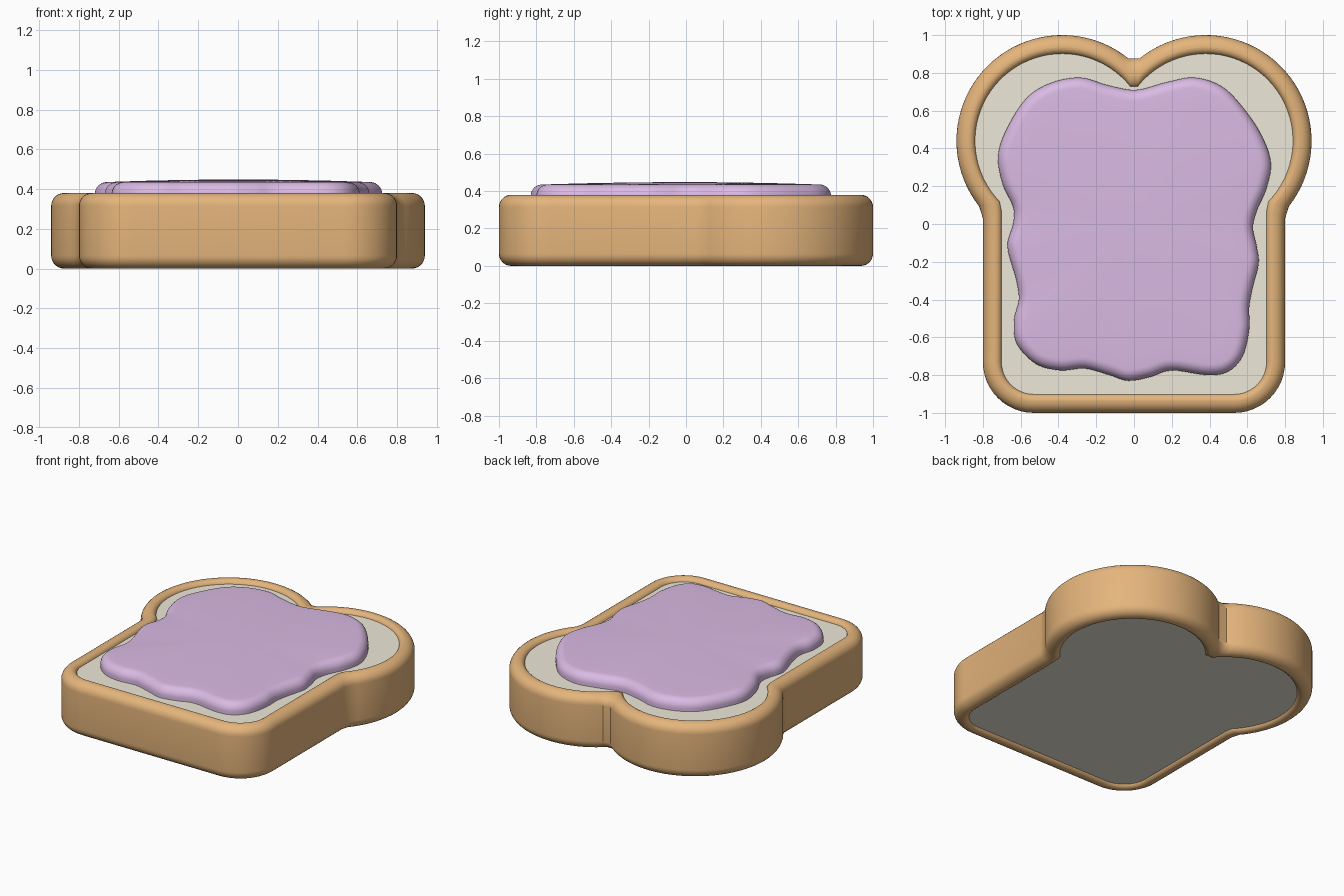
import bpy, bmesh
from math import sin, cos, pi, atan2, acos, asin, radians
from mathutils import Vector

if "Cube" in bpy.data.objects:
    bpy.data.objects.remove(bpy.data.objects["Cube"])


def bread_outline(d):
    """Slice outline, inset by d: two round lobes over a square body."""
    cx, cy, r = 0.38, 0.44, 0.56 - d
    a0 = acos((0.03 - 0.1 * d - cx) / r)
    a1 = -acos((0.82 - 1.1 * d - cx) / r)
    pts = [(cx + r * cos(a0 + (a1 - a0) * i / 40), cy + r * sin(a0 + (a1 - a0) * i / 40))
           for i in range(41)]
    pts.append((0.8 - d, 0.03 + 0.4 * d))
    c = 0.27 - d
    pts += [(0.53 + c * cos(-pi / 2 * i / 12), -0.73 + c * sin(-pi / 2 * i / 12))
            for i in range(13)]
    return pts + [(-x, y) for x, y in reversed(pts)]


def loft(name, rings, color, wrap=False, tip=None):
    """Skin stacked rings; either wrap into a tube or cap the ends."""
    bm = bmesh.new()
    vs = [[bm.verts.new(p) for p in ring] for ring in rings]
    n = len(vs[0])
    pairs = list(zip(vs, vs[1:])) + ([(vs[-1], vs[0])] if wrap else [])
    for a, b in pairs:
        for i in range(n):
            j = (i + 1) % n
            bm.faces.new((a[i], a[j], b[j], b[i]))
    if not wrap:
        bm.faces.new(vs[0])
        if tip:
            t = bm.verts.new(tip)
            for i in range(n):
                bm.faces.new((vs[-1][i], vs[-1][(i + 1) % n], t))
        else:
            bm.faces.new(vs[-1])
    bmesh.ops.recalc_face_normals(bm, faces=bm.faces)
    me = bpy.data.meshes.new(name)
    bm.to_mesh(me)
    bm.free()
    ob = bpy.data.objects.new(name, me)
    bpy.context.collection.objects.link(ob)
    mat = bpy.data.materials.new(name + "_color")
    mat.diffuse_color = color
    mat.use_nodes = True
    mat.node_tree.nodes["Principled BSDF"].inputs["Base Color"].default_value = mat.diffuse_color
    me.materials.append(mat)
    bpy.ops.object.select_all(action='DESELECT')
    ob.select_set(True)
    bpy.context.view_layer.objects.active = ob
    bpy.ops.object.shade_smooth_by_angle(angle=radians(35))
    return ob


# Crust: rounded strip swept around the slice outline
H, W = 0.38, 0.10
profile = []
for d, z, r, start in ((0.065, H - 0.065, 0.065, 180), (W - 0.035, H - 0.035, 0.035, 90),
                       (W - 0.035, 0.035, 0.035, 0), (0.065, 0.065, 0.065, -90)):
    for i in range(8):
        a = radians(start - 90 * i / 7)
        profile.append((d + r * cos(a), z + r * sin(a)))
loft("crust", [[(x, y, z) for x, y in bread_outline(d)] for d, z in profile],
     (0.78, 0.46, 0.20, 1), wrap=True)

# Bread: flat slab filling the crust, slightly recessed
loft("bread", [[(x, y, z) for x, y in bread_outline(0.095)] for z in (0.02, 0.355)],
     (0.85, 0.81, 0.69, 1))

# Jam: wavy closed spline, clockwise from the top dip
P = [(.01, .71), (.17, .75), (.32, .775), (.47, .725), (.59, .60), (.68, .46), (.725, .32),
     (.70, .185), (.65, .07), (.63, -.02), (.65, -.12), (.66, -.21), (.63, -.33), (.61, -.44),
     (.61, -.56), (.575, -.70), (.50, -.78), (.39, -.80), (.20, -.775), (.085, -.81),
     (-.03, -.83), (-.13, -.80), (-.26, -.765), (-.39, -.775), (-.52, -.74), (-.62, -.635),
     (-.635, -.51), (-.61, -.40), (-.625, -.29), (-.67, -.12), (-.64, 0), (-.64, .09),
     (-.695, .21), (-.72, .355), (-.68, .49), (-.575, .66), (-.445, .745), (-.285, .775),
     (-.14, .735)]
P = [Vector(p) for p in P]
n = len(P)
curve = []
for i in range(n):
    a, b, c, d = P[i - 1], P[i], P[(i + 1) % n], P[(i + 2) % n]
    for k in range(5):
        t = k / 5
        curve.append(0.5 * (2 * b + (c - a) * t + (2 * a - 5 * b + 4 * c - d) * t * t
                            + (3 * b - a - 3 * c + d) * t ** 3))
m = len(curve)
inward = []
for i in range(m):
    t = (curve[(i + 2) % m] - curve[i - 2]).normalized()
    inward.append(Vector((t.y, -t.x)))


def jam_ring(d, z, s=1):
    return [(s * (p.x + q.x * d), s * (p.y + q.y * d), z) for p, q in zip(curve, inward)]


rings = [jam_ring(0, 0.345)]
for i in range(9):
    a = pi / 2 * i / 8
    rings.append(jam_ring(0.06 * (1 - cos(a)), 0.375 + 0.06 * sin(a)))
for s in (0.9, 0.7, 0.45, 0.2):
    rings.append(jam_ring(0.06, 0.435 + 0.013 * (1 - s * s), s))
loft("jam", rings, (0.70, 0.49, 0.77, 1), tip=(0, 0, 0.448))
